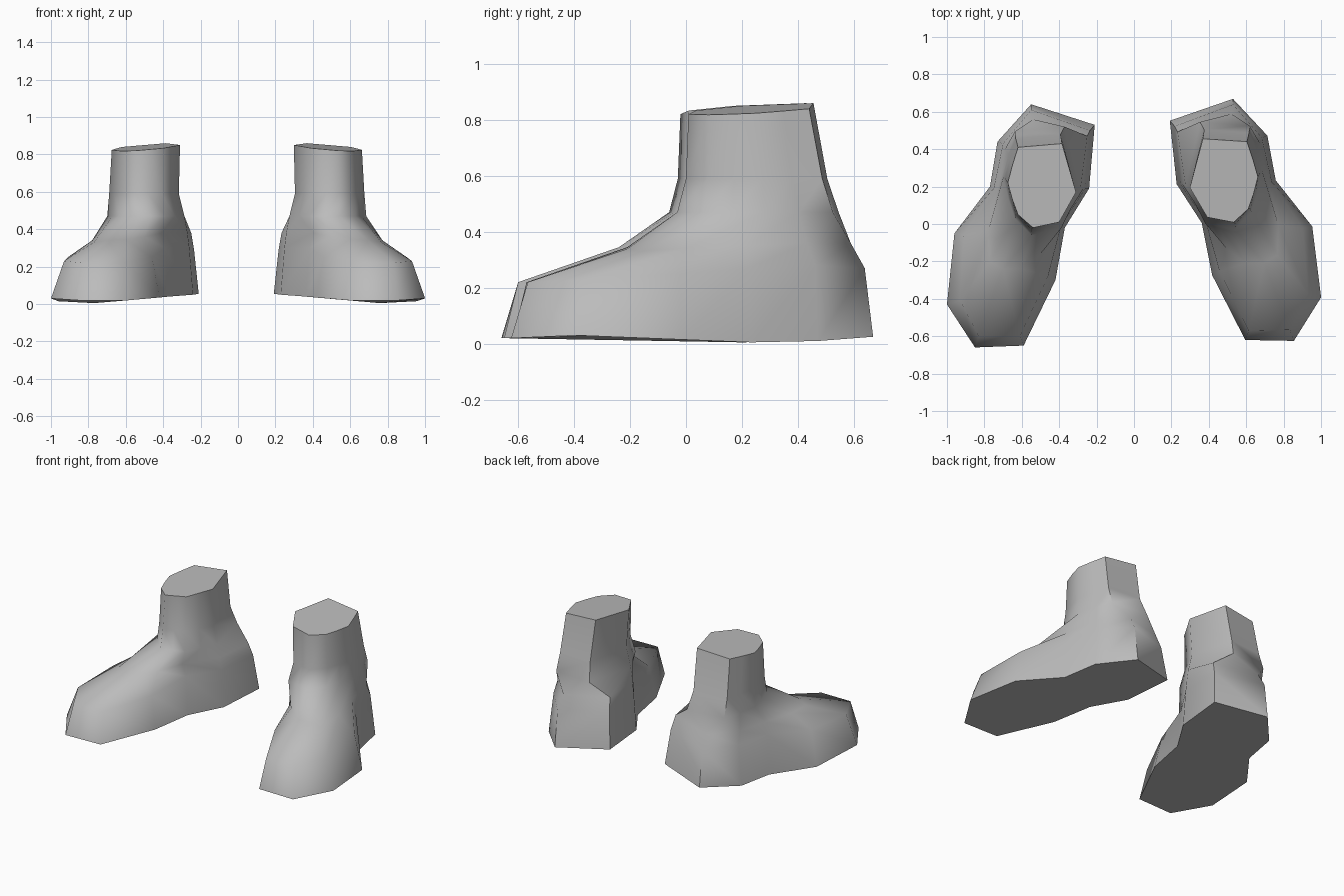
import bpy, bmesh, math
from mathutils import Matrix, Vector

default = bpy.data.objects.get("Cube")
if default:
    bpy.data.objects.remove(default, do_unlink=True)

# One plain grey for both boots
grey = bpy.data.materials.new("plain_grey")
grey.use_nodes = True
colour = (0.5, 0.5, 0.5, 1)
grey.diffuse_color = colour
shader = next(n for n in grey.node_tree.nodes if n.type == "BSDF_PRINCIPLED")
shader.inputs["Base Color"].default_value = colour

# Horizontal outlines, each running heel tip, inner side, toe, outer side
SOLE = [(.55, .64, .025), (.21, .53, .055), (.24, .19, .05), (.37, -.02, .04),
        (.42, -.3, .035), (.59, -.65, .02), (.85, -.66, .02), (1, -.43, .03),
        (.96, -.05, .015), (.77, .2, .005), (.73, .44, .01)]
FOOT_SIDE = [(.55, .61, .27), (.235, .5, .29), (.26, .19, .3), (.39, -.01, .3),
             (.46, -.28, .25), (.61, -.6, .22), (.83, -.6, .22), (.93, -.41, .23),
             (.91, -.06, .25), (.75, .19, .27), (.7, .43, .28)]
INSTEP = [(.54, .56, .36), (.25, .47, .38), (.27, .19, .38), (.41, -.02, .38),
          (.5, -.16, .36), (.6, -.24, .345), (.7, -.24, .34), (.77, -.2, .33),
          (.78, -.04, .34), (.73, .18, .35), (.69, .4, .36)]
CUFF = [(.62, .41), (.385, .43), (.31, .17), (.355, .09), (.4, .01), (.47, -.005),
        (.54, -.02), (.62, .05), (.65, .13), (.675, .22), (.65, .315)]
CUFF_CENTRE = (.49, .205)


def shaft_ring(height, centre, stretch):
    """Cuff outline moved and stretched to sit lower on the shaft."""
    return [(centre[0] + (x - CUFF_CENTRE[0]) * stretch[0],
             centre[1] + (y - CUFF_CENTRE[1]) * stretch[1], height)
            for x, y in CUFF]


def tilted_cuff():
    """Top outline, rising gently towards the inner back."""
    return [(x, y, .838 - .08 * (x - CUFF_CENTRE[0]) + .06 * (y - CUFF_CENTRE[1]))
            for x, y in CUFF]


def make_boot(name, placement):
    rings = [SOLE, FOOT_SIDE, INSTEP,
             shaft_ring(.47, (.49, .23), (1.13, 1.29)),
             shaft_ring(.59, (.5, .225), (1.02, 1.13)),
             tilted_cuff()]
    bm = bmesh.new()
    loops = [[bm.verts.new(placement @ Vector(p)) for p in ring] for ring in rings]

    # Walls between neighbouring outlines
    for low, high in zip(loops, loops[1:]):
        count = len(low)
        for i in range(count):
            j = (i + 1) % count
            bm.faces.new((low[i], low[j], high[j], high[i]))

    # Flat sole and flat closed top
    bm.faces.new(loops[0])
    bm.faces.new(loops[-1])
    bmesh.ops.recalc_face_normals(bm, faces=bm.faces[:])
    for face in bm.faces:
        face.smooth = True

    mesh = bpy.data.meshes.new(name)
    bm.to_mesh(mesh)
    bm.free()
    mesh.set_sharp_from_angle(angle=math.radians(65))
    mesh.materials.append(grey)
    boot = bpy.data.objects.new(name, mesh)
    bpy.context.collection.objects.link(boot)
    return boot


# Mirrored pair, the left boot turned very slightly
make_boot("right_boot", Matrix.Scale(-1, 4, Vector((1, 0, 0))))
make_boot("left_boot", Matrix.Translation((-.008, .018, 0)) @ Matrix.Rotation(.02, 4, "Z"))
